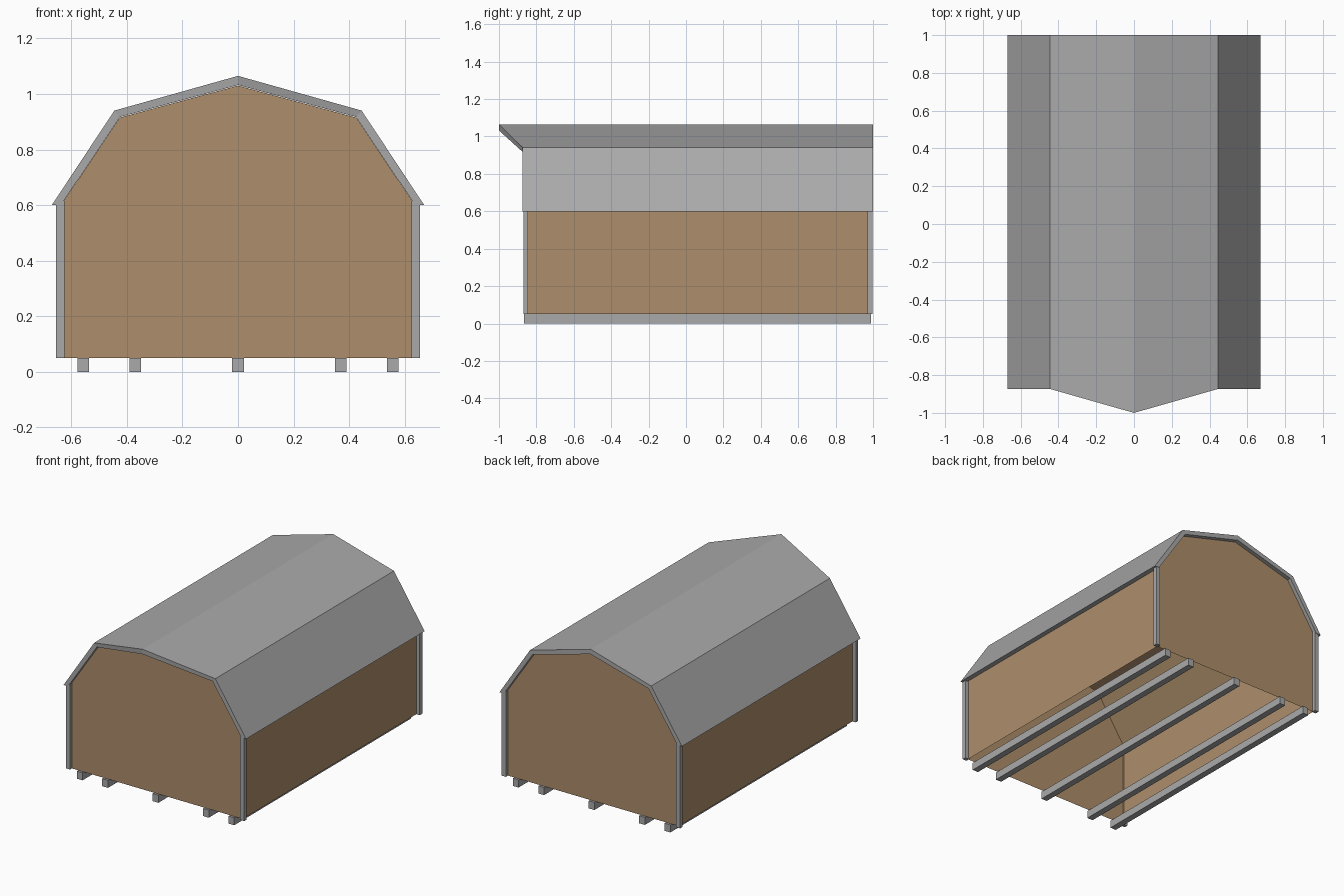
import bpy, bmesh

if "Cube" in bpy.data.objects:
    bpy.data.objects.remove(bpy.data.objects["Cube"])


def material(name, rgb):
    m = bpy.data.materials.new(name)
    m.diffuse_color = (*rgb, 1)
    m.use_nodes = True
    m.node_tree.nodes["Principled BSDF"].inputs["Base Color"].default_value = m.diffuse_color
    return m


GREY = material("grey", (0.40, 0.40, 0.40))
TAN = material("tan wood", (0.42, 0.27, 0.145))


def finish(name, bm, mat):
    bmesh.ops.recalc_face_normals(bm, faces=bm.faces)
    me = bpy.data.meshes.new(name)
    bm.to_mesh(me)
    bm.free()
    me.materials.append(mat)
    ob = bpy.data.objects.new(name, me)
    bpy.context.collection.objects.link(ob)
    return ob


def box(name, x0, x1, y0, y1, z0, z1, mat):
    bm = bmesh.new()
    bmesh.ops.create_cube(bm, size=1)
    for v in bm.verts:
        v.co.x = x0 + (v.co.x + 0.5) * (x1 - x0)
        v.co.y = y0 + (v.co.y + 0.5) * (y1 - y0)
        v.co.z = z0 + (v.co.z + 0.5) * (z1 - z0)
    return finish(name, bm, mat)


def mirrored(half):
    # half profile runs from the eave to the ridge at x = 0
    return half + [(-x, z) for x, z in reversed(half[:-1])]


# Walls and gables: barn-shaped shell, open underneath
bm = bmesh.new()
profile = mirrored([(0.63, 0.05), (0.63, 0.61), (0.425, 0.915), (0, 1.03)])
front = [bm.verts.new((x, -0.85, z)) for x, z in profile]
back = [bm.verts.new((x, 0.975, z)) for x, z in profile]
bm.faces.new(front)
bm.faces.new(back[::-1])
for i in range(len(profile) - 1):
    bm.faces.new((front[i], front[i + 1], back[i + 1], back[i]))
finish("barn_walls", bm, TAN)

# Gambrel roof: thick bent sheet with a pointed front overhang
outer = mirrored([(0.67, 0.60), (0.445, 0.94), (0, 1.065)])
inner = mirrored([(0.635, 0.603), (0.425, 0.917), (0, 1.032)])
bm = bmesh.new()
rings = []
for prof in (outer, inner):
    for is_front in (True, False):
        rings.append([bm.verts.new((x, (-1.0 if x == 0 else -0.873) if is_front else 1.0, z))
                      for x, z in prof])
of, ob_, inf, inb = rings
for i in range(len(outer) - 1):
    for a, b in ((of, ob_), (inf, inb), (of, inf), (ob_, inb)):
        bm.faces.new((a[i], a[i + 1], b[i + 1], b[i]))
for i in (0, -1):
    bm.faces.new((of[i], ob_[i], inb[i], inf[i]))
finish("roof", bm, GREY)

# Corner trim posts
for side, sx in (("left", -1), ("right", 1)):
    xs = sorted((sx * 0.625, sx * 0.655))
    box(f"front_{side}_trim", *xs, -0.87, -0.845, 0.05, 0.615, GREY)
    box(f"back_{side}_trim", *xs, 0.97, 0.997, 0.05, 0.615, GREY)

# Skids under the floor
for i, x in enumerate((-0.557, -0.37, 0, 0.37, 0.557)):
    box(f"skid_{i + 1}", x - 0.021, x + 0.021, -0.865, 0.99, 0, 0.05, GREY)
